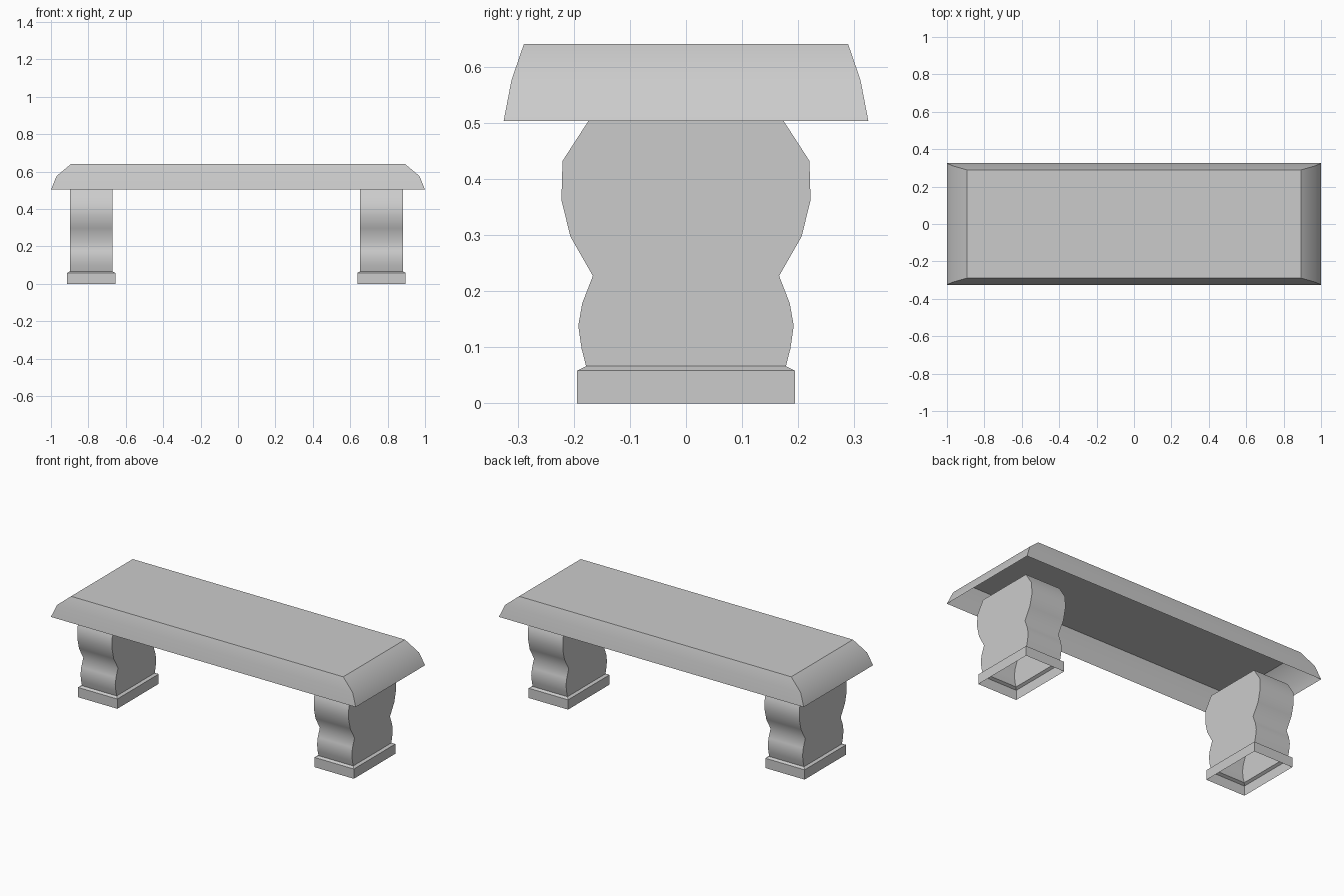
import bpy, bmesh, math

if "Cube" in bpy.data.objects:
    bpy.data.objects.remove(bpy.data.objects["Cube"])


def finish(name, bm, angle):
    bmesh.ops.recalc_face_normals(bm, faces=bm.faces)
    mesh = bpy.data.meshes.new(name)
    bm.to_mesh(mesh)
    bm.free()
    ob = bpy.data.objects.new(name, mesh)
    bpy.context.collection.objects.link(ob)
    bpy.ops.object.select_all(action='DESELECT')
    ob.select_set(True)
    bpy.context.view_layer.objects.active = ob
    bpy.ops.object.shade_smooth_by_angle(angle=math.radians(angle))
    return ob


def stacked_rects(name, cx, levels, angle, cap=False):
    """Join rectangles (half x, half y, z) into an open-bottomed shell."""
    bm = bmesh.new()
    rings = [[bm.verts.new((cx + sx * hx, sy * hy, z))
              for sx, sy in ((-1, -1), (1, -1), (1, 1), (-1, 1))]
             for hx, hy, z in levels]
    for low, high in zip(rings, rings[1:]):
        for i in range(4):
            j = (i + 1) % 4
            bm.faces.new((low[i], low[j], high[j], high[i]))
    if cap:
        bm.faces.new(rings[-1])
    ob = finish(name, bm, angle)
    # an open shell must face outwards
    side = ob.data.polygons[0]
    if side.normal.y > 0:
        ob.data.flip_normals()
    return ob


# Seat slab: hollow underneath, rounded edge in two bands
seat = [(1.0, 0.325, 0.503), (0.97, 0.311, 0.576), (0.893, 0.289, 0.64)]
stacked_rects("seat", 0, seat, 32, cap=True)

# Leg outline: half depth in y, height
outline = [(0.178, 0.066), (0.186, 0.097), (0.192, 0.138), (0.185, 0.178),
           (0.166, 0.227), (0.206, 0.297), (0.222, 0.362), (0.220, 0.432),
           (0.174, 0.503)]

for side, cx in (("left", -0.785), ("right", 0.767)):
    # Scrolled leg, open at both ends
    stacked_rects(side + "_leg", cx, [(0.114, y, z) for y, z in outline], 60)
    # Plinth with a sloped lip that meets the leg
    base = [(0.129, 0.194, 0), (0.129, 0.194, 0.058), (0.114, 0.178, 0.066)]
    stacked_rects(side + "_plinth", cx, base, 30)
